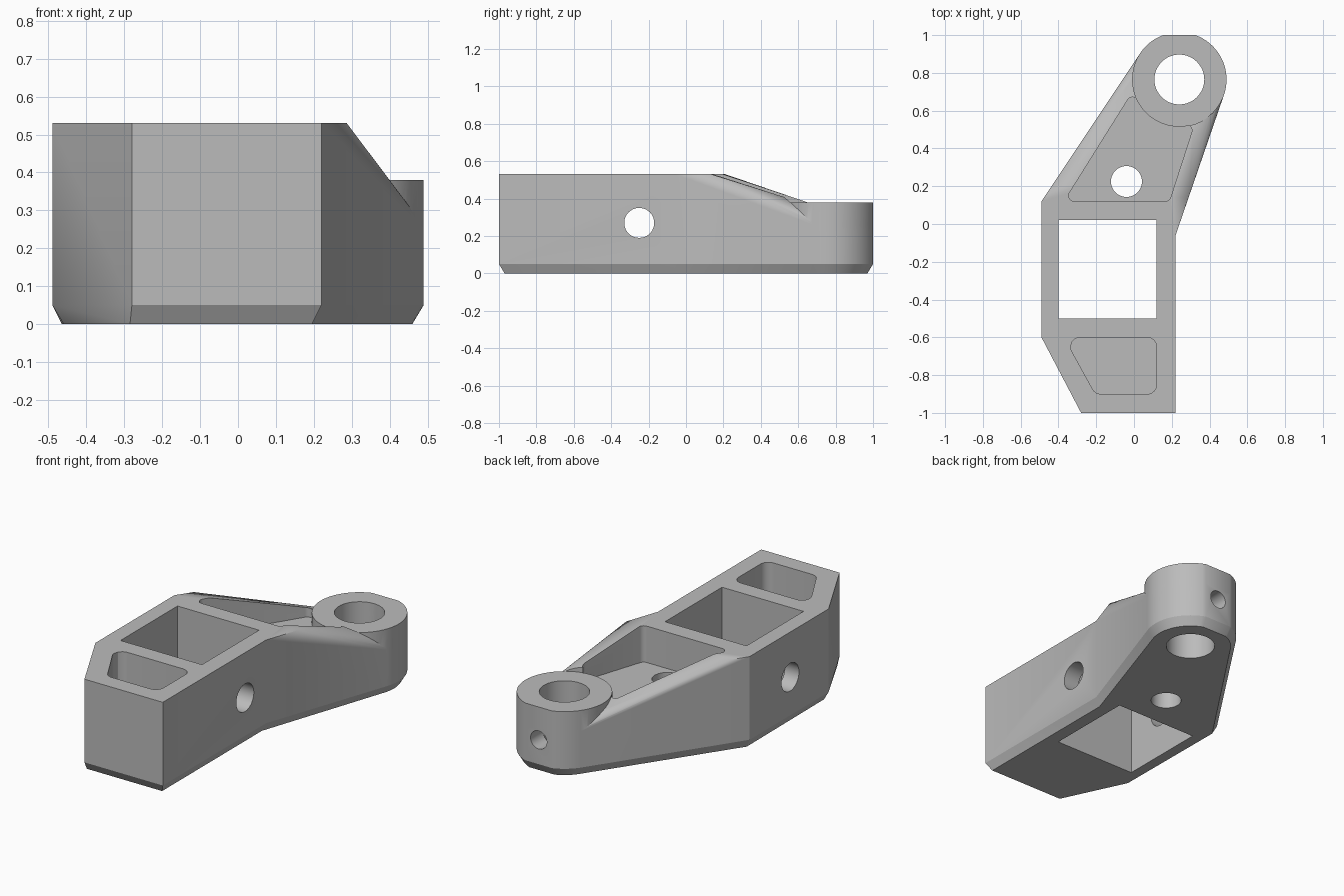
import bpy, bmesh, math
from mathutils import Vector

cube = bpy.data.objects.get("Cube")
if cube:
    bpy.data.objects.remove(cube, do_unlink=True)

TOP, BOSS_TOP, FLOOR, CHAMFER = 0.53, 0.38, 0.32, 0.05
BOSS = Vector((0.24, 0.765))

grey = bpy.data.materials.new("plain grey")
grey.use_nodes = True
colour = (0.5, 0.5, 0.5, 1)
grey.diffuse_color = colour
grey.node_tree.nodes["Principled BSDF"].inputs["Base Color"].default_value = colour


def finish(name, bm):
    bmesh.ops.recalc_face_normals(bm, faces=bm.faces)
    mesh = bpy.data.meshes.new(name)
    bm.to_mesh(mesh)
    bm.free()
    mesh.materials.append(grey)
    obj = bpy.data.objects.new(name, mesh)
    bpy.context.collection.objects.link(obj)
    return obj


def hull(name, *layers):
    """Convex solid around layers of (points, height)."""
    bm = bmesh.new()
    for points, z in layers:
        for x, y in points:
            bm.verts.new((x, y, z))
    res = bmesh.ops.convex_hull(bm, input=bm.verts)
    loose = {g for g in res["geom_interior"] + res["geom_unused"]
             if isinstance(g, bmesh.types.BMVert) and g.is_valid}
    bmesh.ops.delete(bm, geom=list(loose), context="VERTS")
    bmesh.ops.dissolve_limit(bm, angle_limit=0.002, verts=bm.verts, edges=bm.edges)
    return finish(name, bm)


def prism(name, points, z0, z1):
    bm = bmesh.new()
    face = bm.faces.new([bm.verts.new((x, y, z0)) for x, y in points])
    up = bmesh.ops.extrude_face_region(bm, geom=[face])["geom"]
    verts = [g for g in up if isinstance(g, bmesh.types.BMVert)]
    bmesh.ops.translate(bm, verts=verts, vec=(0, 0, z1 - z0))
    return finish(name, bm)


def rounded(points, radius=0.05, steps=6):
    """Fillet every corner of a polygon."""
    out = []
    pts = [Vector(p) for p in points]
    for i, p in enumerate(pts):
        a = (pts[i - 1] - p).normalized()
        b = (pts[(i + 1) % len(pts)] - p).normalized()
        half = a.angle(b) / 2
        centre = p + (a + b).normalized() * radius / math.sin(half)
        start = p + a * radius / math.tan(half) - centre
        end = p + b * radius / math.tan(half) - centre
        for s in range(steps + 1):
            out.append(centre + start.lerp(end, s / steps).normalized() * radius)
    return out


def ring(inset=0.0, steps=64):
    """Boss outline: a circle with a flat at the back."""
    r = 0.25 - inset
    gap = math.acos((0.235 - inset) / r)
    first = math.pi / 2 + gap
    sweep = 2 * (math.pi - gap)
    return [BOSS + r * Vector((math.cos(first + sweep * i / steps),
                               math.sin(first + sweep * i / steps)))
            for i in range(steps + 1)]


def drill(name, radius, depth, location, rotation=(0, 0, 0)):
    bpy.ops.mesh.primitive_cylinder_add(vertices=48, radius=radius, depth=depth,
                                        location=location, rotation=rotation)
    obj = bpy.context.object
    obj.name = name
    obj.data.materials.append(grey)
    return obj


def combine(target, tool, operation):
    mod = target.modifiers.new("join", "BOOLEAN")
    mod.operation, mod.solver, mod.object = operation, "EXACT", tool
    bpy.context.view_layer.update()
    deps = bpy.context.evaluated_depsgraph_get()
    mesh = bpy.data.meshes.new_from_object(target.evaluated_get(deps))
    target.modifiers.clear()
    target.data = mesh
    bpy.data.objects.remove(tool, do_unlink=True)


# Block that holds the square socket
sides = [(-0.28, -1), (0.22, -1), (0.22, -0.06), (-0.49, 0.12), (-0.49, -0.6)]
base = [(-0.285, -0.97), (0.195, -0.97), (0.195, -0.06), (-0.465, 0.11), (-0.46, -0.6)]
body = hull("bracket_body", (base, 0), (sides, CHAMFER), (sides, TOP))

# Arm tapering down from the block to the boss
inner = [(-0.3, -0.2), (0.1, -0.2)]
shoulder = [(0.287, 0.135), (-0.43, 0.21)]
arm = hull("arm", (inner + base[2:4] + ring(0.03), 0),
           (inner + sides[2:4] + ring(), CHAMFER),
           (ring(), 0.26),
           (inner + sides[2:4] + shoulder, TOP))
combine(body, arm, "UNION")

# Lightening pockets in the top
front = rounded([(-0.37, -0.6), (-0.205, -0.9), (0.12, -0.9), (0.12, -0.6)])
combine(body, prism("front_pocket", front, FLOOR, 0.7), "DIFFERENCE")
rear = rounded([(-0.37, 0.12), (0.187, 0.12), (0.315, 0.515), (0.2, 0.55),
                (0.07, 0.59), (-0.01, 0.695)], 0.03)
combine(body, prism("rear_pocket", rear, FLOOR, 0.7), "DIFFERENCE")

# Boss with room cleared above it
combine(body, hull("clearance", (ring(), BOSS_TOP), (ring(), 0.7)), "DIFFERENCE")
boss = hull("boss", (ring(0.03), 0), (ring(), CHAMFER), (ring(), BOSS_TOP))
combine(body, boss, "UNION")

# Square socket and round holes
square = [(-0.4, -0.5), (0.12, -0.5), (0.12, 0.02), (-0.4, 0.02)]
quarter = math.pi / 2
cutters = [
    prism("socket", square, -0.2, 0.8),
    drill("cross_hole", 0.08, 2, (0, -0.25, 0.27), (0, quarter, 0)),
    drill("floor_hole", 0.082, 2, (-0.04, 0.225, 0)),
    drill("boss_bore", 0.132, 2, (BOSS.x, BOSS.y, 0)),
    drill("screw_hole", 0.052, 0.3, (BOSS.x, 0.95, 0.19), (quarter, 0, 0)),
]
for cutter in cutters:
    combine(body, cutter, "DIFFERENCE")

bpy.ops.object.select_all(action="DESELECT")
body.select_set(True)
bpy.context.view_layer.objects.active = body
bpy.ops.object.shade_smooth_by_angle(angle=math.radians(25))
